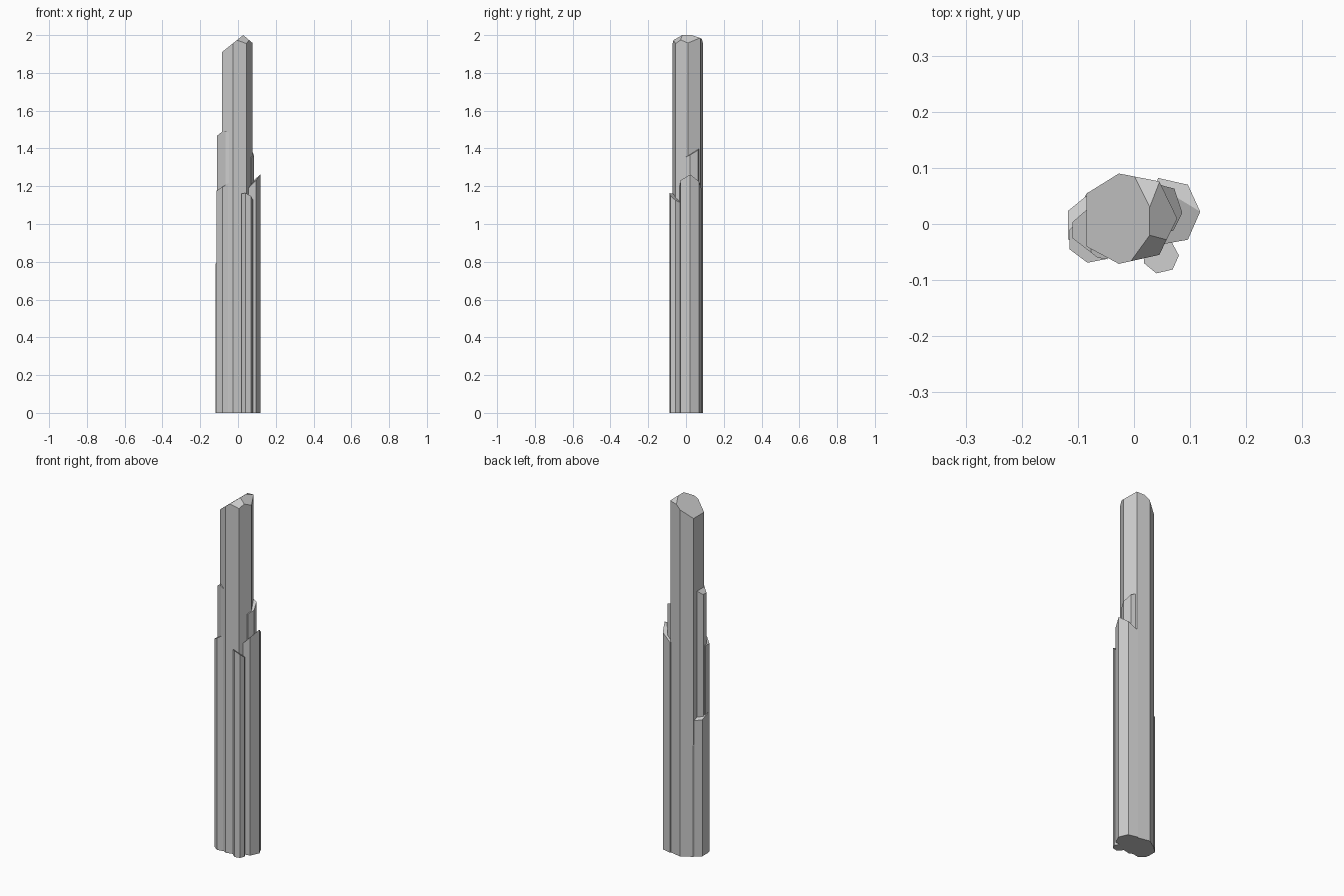
import bpy
import bmesh
from mathutils import Vector

cube = bpy.data.objects.get("Cube")
if cube:
    bpy.data.objects.remove(cube)

grey = bpy.data.materials.new("crystal grey")
grey.use_nodes = True
colour = (0.6, 0.6, 0.6, 1)
grey.diffuse_color = colour
grey.node_tree.nodes["Principled BSDF"].inputs["Base Color"].default_value = colour


def crystal(name, outline, cuts):
    """Prism over an outline, its tip sliced by planes (point, x slope, y slope)."""
    bm = bmesh.new()
    base = bm.faces.new([bm.verts.new((x, y, 0)) for x, y in outline])
    shaft = bmesh.ops.extrude_face_region(bm, geom=[base], use_keep_orig=True)
    tips = [v for v in shaft["geom"] if isinstance(v, bmesh.types.BMVert)]
    bmesh.ops.translate(bm, verts=tips, vec=(0, 0, 2.5))
    for point, sx, sy in cuts:
        cut = bmesh.ops.bisect_plane(
            bm, geom=bm.verts[:] + bm.edges[:] + bm.faces[:], dist=1e-6,
            plane_co=point, plane_no=Vector((-sx, -sy, 1)), clear_outer=True)
        rim = [e for e in cut["geom_cut"] if isinstance(e, bmesh.types.BMEdge)]
        bmesh.ops.contextual_create(bm, geom=rim)
    bmesh.ops.recalc_face_normals(bm, faces=bm.faces[:])
    mesh = bpy.data.meshes.new(name)
    bm.to_mesh(mesh)
    bm.free()
    mesh.materials.append(grey)
    bpy.context.collection.objects.link(bpy.data.objects.new(name, mesh))


# Tall central shaft with a slanted, chipped tip
crystal("main_crystal",
        [(-.027, .09), (.045, .076), (.077, .01), (.045, -.055),
         (-.027, -.071), (-.085, -.04), (-.085, .054)],
        [((.028, 0, 2), .8, 0), ((.028, 0, 2), -.85, 0),
         ((.028, .03, 2), .075, -.36), ((.028, -.02, 2), -.58, 1)])

# Shafts on the +x side
crystal("left_ridged_crystal",
        [(.043, .082), (.096, .07), (.118, .022), (.096, -.028),
         (.04, -.038), (.02, .02)],
        [((.118, .022, 1.262), 1, .16), ((.118, .022, 1.262), .6, -.5)])
crystal("left_inner_crystal",
        [(.03, .074), (.072, .063), (.086, .02), (.07, -.012), (.02, -.02)],
        [((.08, .01, 1.36), -.2, .55)])

# Small shaft at the front
crystal("front_crystal",
        [(.018, -.07), (.04, -.088), (.069, -.081), (.08, -.056),
         (.066, -.03), (.018, -.03)],
        [((.03, -.088, 1.168), -.4, -.7)])

# Shafts on the -x side
crystal("right_tall_crystal",
        [(-.11, -.025), (-.11, .003), (-.085, .025), (-.047, .03),
         (-.047, -.063), (-.065, -.06)],
        [((-.11, 0, 1.468), .8, 0), ((-.075, 0, 1.494), -.4, 0)])
crystal("right_front_crystal",
        [(-.115, -.01), (-.115, -.045), (-.083, -.069), (-.047, -.062),
         (-.04, 0), (-.085, .015)],
        [((-.115, 0, 1.175), .65, 0)])
crystal("right_low_crystal",
        [(-.118, .023), (-.118, -.028), (-.06, -.03), (-.06, .04),
         (-.085, .05)],
        [((-.118, 0, .78), .2, -.4)])
crystal("right_back_stub",
        [(-.09, .045), (-.083, .056), (-.07, .061), (-.05, .04)],
        [((-.08, .05, .63), -.3, -.5)])
